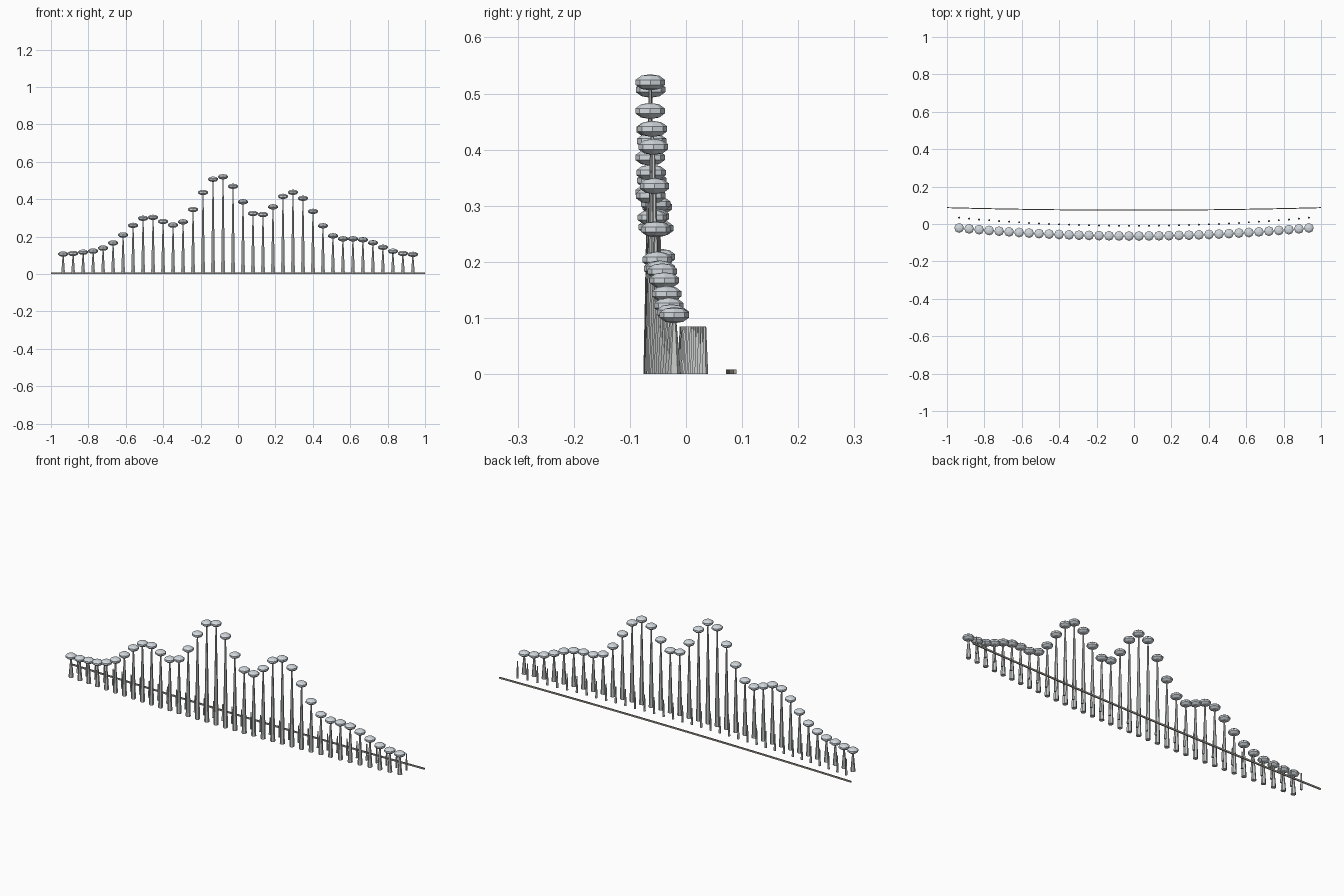
import bpy, bmesh
from mathutils import Matrix

if "Cube" in bpy.data.objects:
    bpy.data.objects.remove(bpy.data.objects["Cube"])


def material(name, rgb):
    m = bpy.data.materials.new(name)
    m.diffuse_color = (*rgb, 1)
    m.use_nodes = True
    m.node_tree.nodes["Principled BSDF"].inputs["Base Color"].default_value = m.diffuse_color
    return m


STEEL = material("pale steel", (0.65, 0.70, 0.74))
POST = material("light grey steel", (0.58, 0.59, 0.59))
RAIL = material("warm grey", (0.36, 0.33, 0.29))

# Head height of every post, left to right
HEIGHTS = [.107, .11, .117, .123, .139, .166, .209, .26, .298, .303, .281, .262,
           .279, .345, .436, .507, .52, .469, .386, .324, .318, .359, .415, .437,
           .405, .335, .258, .204, .188, .188, .183, .167, .143, .122, .11, .105]
HALF = 0.935


def bow(x):
    """Gentle arc of both rows of posts."""
    return -0.064 + 0.043 * (x / HALF) ** 2


def add_object(name, bm, mat):
    me = bpy.data.meshes.new(name)
    bm.to_mesh(me)
    bm.free()
    me.materials.append(mat)
    ob = bpy.data.objects.new(name, me)
    bpy.context.collection.objects.link(ob)
    return ob


def add_post(bm, x, y, height, r_base, r_top, sides):
    bmesh.ops.create_cone(bm, cap_ends=True, segments=sides, radius1=r_base,
                          radius2=r_top, depth=height,
                          matrix=Matrix.Translation((x, y, height / 2)))


posts, heads, pins = bmesh.new(), bmesh.new(), bmesh.new()
for i, h in enumerate(HEIGHTS):
    x = -HALF + 2 * HALF * i / (len(HEIGHTS) - 1)
    y = bow(x)
    # Tall tapered post
    add_post(posts, x, y, h, 0.012, 0.0028, 6)
    # Flattened faceted head
    bmesh.ops.create_uvsphere(heads, u_segments=8, v_segments=5, radius=1,
                              matrix=Matrix.Translation((x, y, h))
                              @ Matrix.Diagonal((0.0276, 0.0276, 0.0145, 1)))
    # Short pin behind it
    add_post(pins, x, y + 0.0545, 0.085, 0.006, 0.0025, 5)
add_object("tall_posts", posts, POST)
add_object("post_heads", heads, STEEL)
add_object("short_pins", pins, POST)

# Thin bowed rail lying on the ground at the back
rail = bmesh.new()
N, W, H = 12, 0.0025, 0.008
rings = []
for i in range(N + 1):
    x = -1 + 2 * i / N
    y = 0.0738 + 0.0135 * x * x
    rings.append([rail.verts.new((x, y + dy, z))
                  for dy, z in ((-W, 0), (W, 0), (W, H), (-W, H))])
for a, b in zip(rings, rings[1:]):
    for k in range(4):
        rail.faces.new((a[k], a[(k + 1) % 4], b[(k + 1) % 4], b[k]))
rail.faces.new(rings[0])
rail.faces.new(rings[-1])
bmesh.ops.recalc_face_normals(rail, faces=rail.faces)
add_object("back_rail", rail, RAIL)
